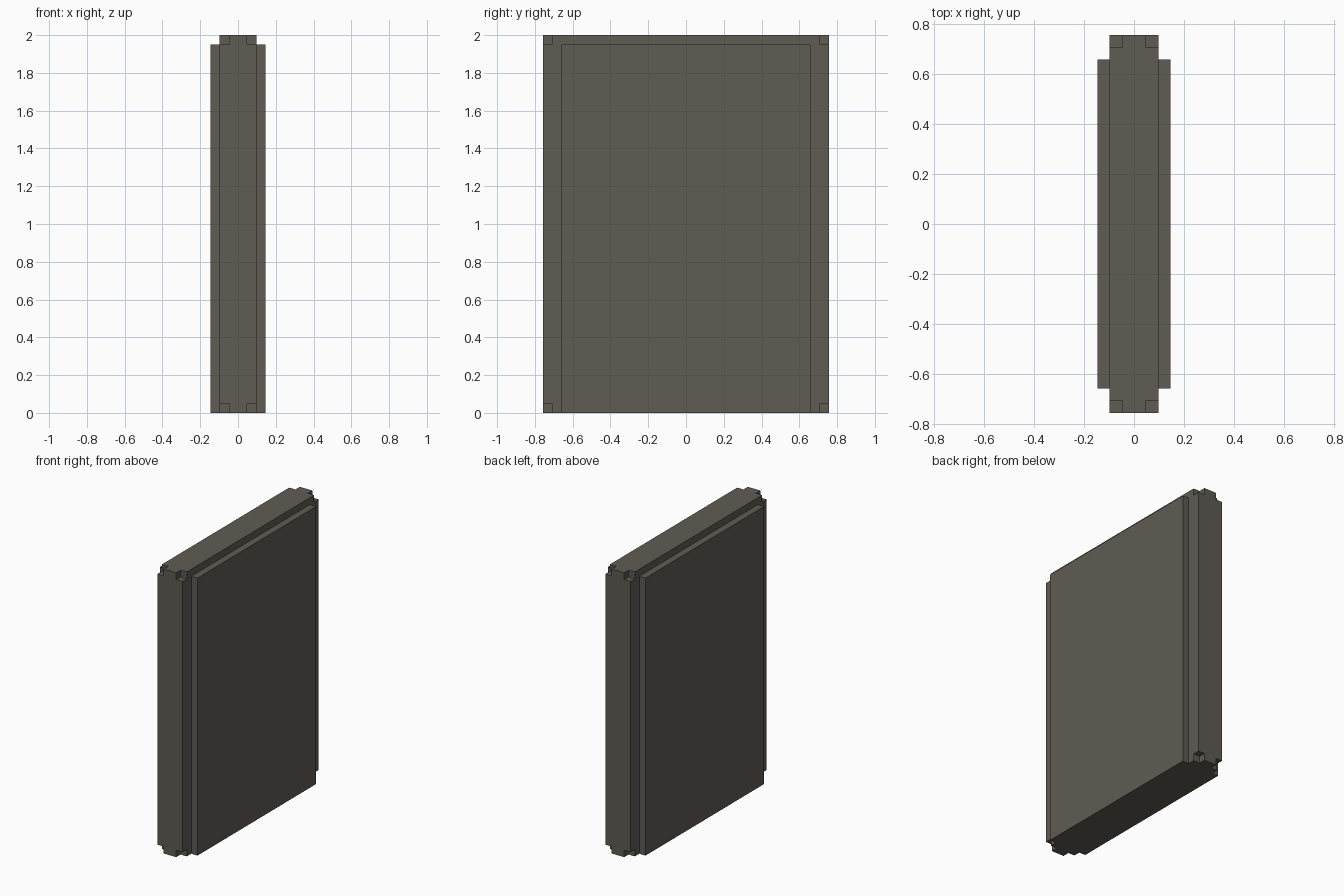
import bpy, bmesh
from itertools import product
from mathutils import Matrix, Vector

if "Cube" in bpy.data.objects:
    bpy.data.objects.remove(bpy.data.objects["Cube"])

U = 2 / 41                      # one step of the model's regular grid
HX, HY, H = 2 * U, 15.5 * U, 2  # core half width, half length, height

mat = bpy.data.materials.new("dark stone grey")
mat.diffuse_color = (0.117, 0.105, 0.087, 1)
mat.use_nodes = True
mat.node_tree.nodes["Principled BSDF"].inputs["Base Color"].default_value = mat.diffuse_color


def boxes(name, spans):
    """One object made of boxes, each given as (min corner, max corner)."""
    bm = bmesh.new()
    for lo, hi in spans:
        lo, hi = Vector(lo), Vector(hi)
        m = Matrix.Translation((lo + hi) / 2) @ Matrix.Diagonal((*(hi - lo), 1))
        bmesh.ops.create_cube(bm, size=1, matrix=m)
    me = bpy.data.meshes.new(name)
    bm.to_mesh(me)
    bm.free()
    me.materials.append(mat)
    ob = bpy.data.objects.new(name, me)
    bpy.context.collection.objects.link(ob)
    return ob


# Core slab
core = boxes("core_slab", [((-HX, -HY, 0), (HX, HY, H))])

# Square notches cut out of all eight corners
notches = []
for sx, sy, sz in product((-1, 1), repeat=3):
    c = Vector((sx * HX, sy * HY, H if sz > 0 else 0))
    r = Vector((U, U, U))
    notches.append((c - r, c + r))
cutter = boxes("corner_cutter", notches)
cutter.hide_render = True
mod = core.modifiers.new("notches", "BOOLEAN")
mod.operation, mod.solver, mod.object = "DIFFERENCE", "EXACT", cutter
bpy.context.view_layer.objects.active = core
bpy.ops.object.modifier_apply(modifier=mod.name)
bpy.data.objects.remove(cutter)

# Raised panels on both broad sides
for side, x in (("left", -3 * U), ("right", 2 * U)):
    boxes(side + "_panel", [((x, -13.5 * U, 0), (x + U, 13.5 * U, 40 * U))])
